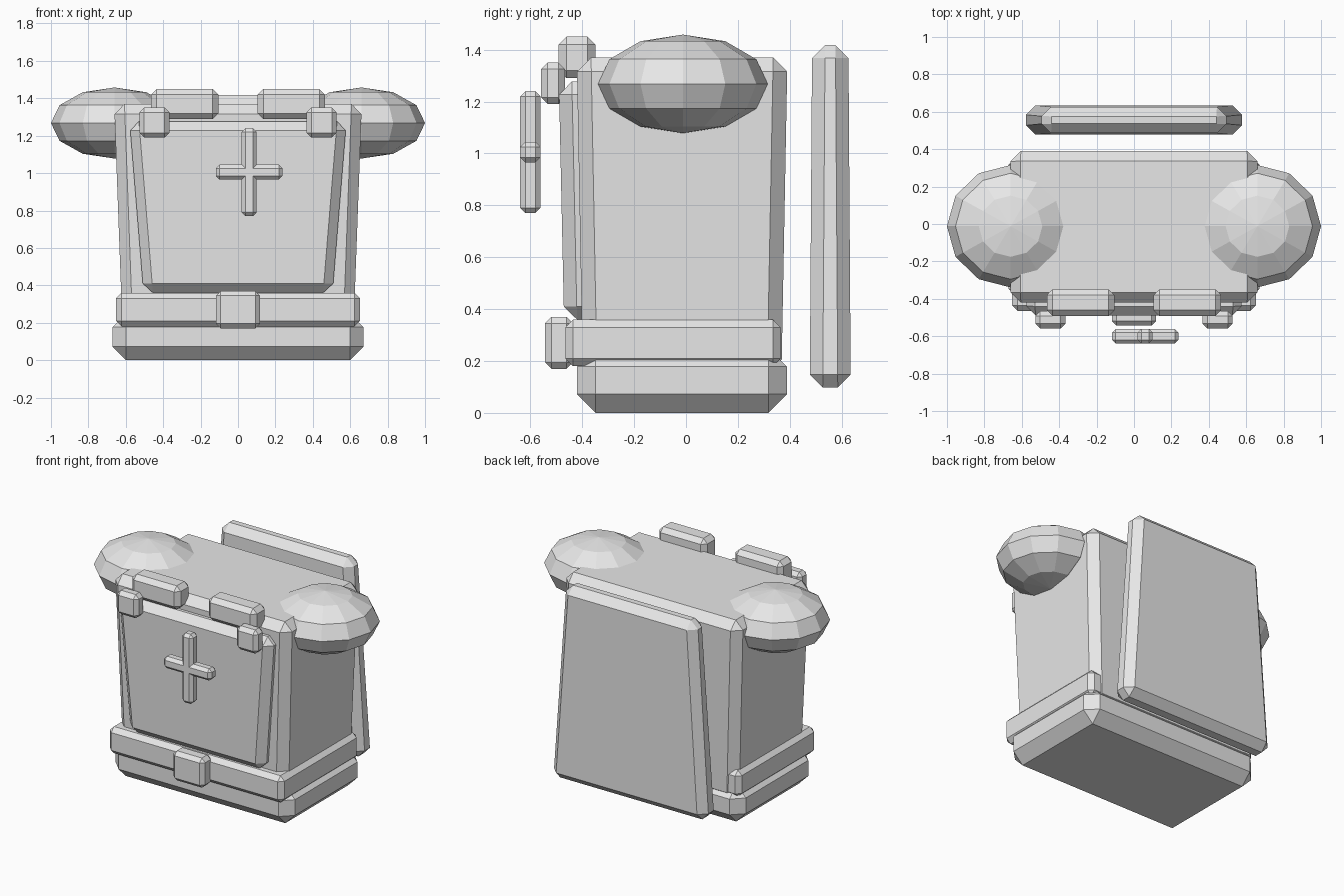
import bpy
import bmesh
from mathutils import Vector

if "Cube" in bpy.data.objects:
    bpy.data.objects.remove(bpy.data.objects["Cube"], do_unlink=True)

# Single flat colour
grey = bpy.data.materials.new("light_grey")
grey.use_nodes = True
colour = (0.8, 0.8, 0.8, 1)
grey.diffuse_color = colour
grey.node_tree.nodes["Principled BSDF"].inputs["Base Color"].default_value = colour


def finish(name, bm):
    """Turn a bmesh into a flat shaded object."""
    bmesh.ops.recalc_face_normals(bm, faces=bm.faces)
    mesh = bpy.data.meshes.new(name)
    bm.to_mesh(mesh)
    bm.free()
    mesh.materials.append(grey)
    obj = bpy.data.objects.new(name, mesh)
    bpy.context.collection.objects.link(obj)
    return obj


def block(name, x, y, z, bottom, top=None, chamfer=0.03):
    """Chamfered box centred on x, y; z is (low, high); bottom and top are half sizes."""
    top = top or bottom
    bm = bmesh.new()
    bmesh.ops.create_cube(bm, size=2)
    for v in bm.verts:
        upper = v.co.z > 0
        half = top if upper else bottom
        v.co = Vector((x + v.co.x * half[0], y + v.co.y * half[1], z[upper]))
    bmesh.ops.bevel(bm, geom=bm.edges[:], offset=chamfer, offset_type='OFFSET',
                    segments=1, affect='EDGES')
    return finish(name, bm)


def dome(name, centre, radii):
    """Low-poly flattened ball."""
    bm = bmesh.new()
    bmesh.ops.create_uvsphere(bm, u_segments=12, v_segments=6, radius=1)
    bmesh.ops.scale(bm, vec=radii, verts=bm.verts)
    bmesh.ops.translate(bm, vec=centre, verts=bm.verts)
    return finish(name, bm)


# Body
block("hips", 0, -0.015, (0, 0.25), (0.67, 0.405), chamfer=0.072)
block("torso", 0, -0.015, (0.15, 1.37), (0.617, 0.383), (0.662, 0.406), 0.055)

# Belt and buckle
block("belt", 0, -0.05, (0.18, 0.36), (0.652, 0.415))
block("buckle", 0, -0.49, (0.17, 0.37), (0.118, 0.054), chamfer=0.025)

# Chest plate with its floating cross
block("chest_plate", 0, -0.41, (0.36, 1.277), (0.505, 0.06), (0.58, 0.08), 0.05)
block("cross_upright", 0.06, -0.6, (0.77, 1.24), (0.04, 0.039), chamfer=0.02)
block("cross_bar", 0.06, -0.6, (0.965, 1.045), (0.178, 0.039), chamfer=0.02)

# Flared plate behind the back
block("back_plate", 0, 0.556, (0.098, 1.417), (0.58, 0.079), (0.49, 0.07), 0.05)

# Mirrored shoulder parts
for side, s in (("left", 1), ("right", -1)):
    dome(side + "_shoulder", (s * 0.66, -0.012, 1.268), (0.34, 0.327, 0.19))
    block(side + "_collar_block", s * 0.285, -0.42, (1.29, 1.45), (0.18, 0.071))
    block(side + "_strap_stud", s * 0.447, -0.512, (1.19, 1.35), (0.08, 0.046), chamfer=0.025)
